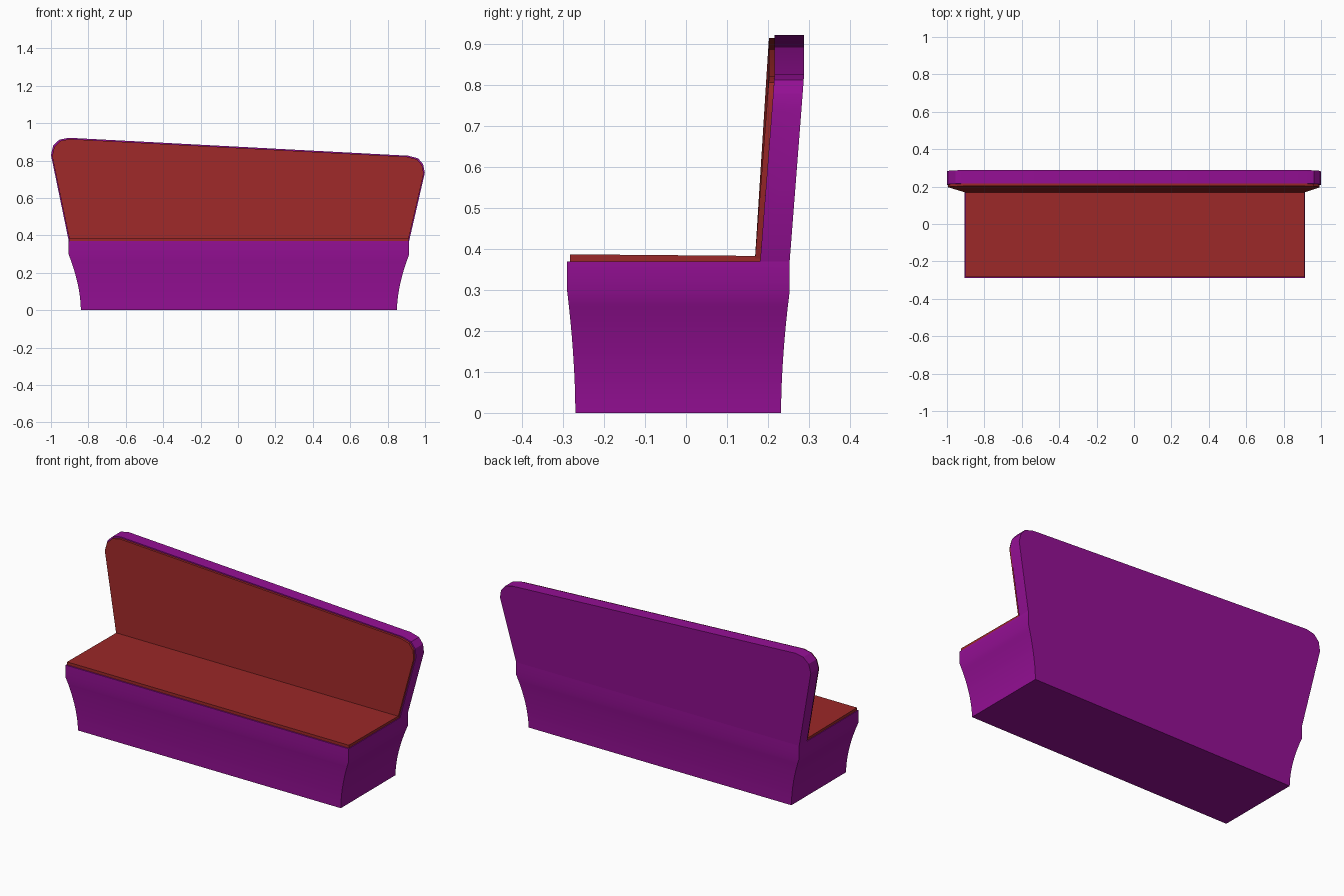
import bpy, bmesh, math

cube = bpy.data.objects.get("Cube")
if cube:
    bpy.data.objects.remove(cube, do_unlink=True)


def make_material(name, rgb):
    mat = bpy.data.materials.new(name)
    mat.use_nodes = True
    mat.diffuse_color = (*rgb, 1)
    mat.node_tree.nodes["Principled BSDF"].inputs["Base Color"].default_value = (*rgb, 1)
    return mat


purple = make_material("purple shell", (0.30, 0.005, 0.30))
red = make_material("dark red upholstery", (0.33, 0.021, 0.021))


def loft(name, rings, mat):
    """Join equal-length rings of points into a closed solid."""
    bm = bmesh.new()
    loops = [[bm.verts.new(p) for p in ring] for ring in rings]
    n = len(loops[0])
    for a, b in zip(loops, loops[1:]):
        for i in range(n):
            j = (i + 1) % n
            bm.faces.new((a[i], a[j], b[j], b[i]))
    bm.faces.new(loops[0])
    bm.faces.new(loops[-1])
    bmesh.ops.recalc_face_normals(bm, faces=bm.faces)
    mesh = bpy.data.meshes.new(name)
    bm.to_mesh(mesh)
    bm.free()
    mesh.materials.append(mat)
    obj = bpy.data.objects.new(name, mesh)
    bpy.context.collection.objects.link(obj)
    bpy.ops.object.select_all(action='DESELECT')
    obj.select_set(True)
    bpy.context.view_layer.objects.active = obj
    bpy.ops.object.shade_smooth_by_angle(angle=math.radians(25))
    return obj


def rectangle(x0, x1, y0, y1, z):
    return [(x0, y0, z), (x1, y0, z), (x1, y1, z), (x0, y1, z)]


SEAT_Z = 0.37

# Bench base: concave flare up to a straight band under the seat
rings = []
for i in range(9):
    t = i / 8
    f = t ** 1.8
    rings.append(rectangle(-0.84 - 0.065 * f, 0.85 + 0.065 * f,
                           -0.27 - 0.02 * f, 0.232 + 0.021 * f, 0.297 * t))
rings.append(rectangle(-0.905, 0.915, -0.29, 0.253, SEAT_Z))
loft("bench_base", rings, purple)

# Seat cushion
seat_bottom = rectangle(-0.901, 0.911, -0.283, 0.181, SEAT_Z)
seat_top = [(x, y, 0.387 if y < 0 else 0.383) for x, y, z in seat_bottom]
loft("seat_cushion", [seat_bottom, seat_top], red)

# Backrest outline with a sloping top and rounded upper corners
outline = [(-0.905, SEAT_Z), (0.915, SEAT_Z), (0.999, 0.735), (0.99, 0.78),
           (0.963, 0.812), (0.91, 0.826), (-0.905, 0.922), (-0.955, 0.912),
           (-0.988, 0.88), (-1.0, 0.83)]


def leaning(points, y):
    """Place outline points in depth, leaning back towards the top edge."""
    ring = []
    for x, z in points:
        top = 0.874 - 0.0533 * x
        lean = min(1, (z - SEAT_Z) / (top - SEAT_Z))
        ring.append((x, y + 0.035 * lean, z))
    return ring


loft("backrest_shell", [leaning(outline, 0.181), leaning(outline, 0.253)], purple)

# Back cushion, slightly inset from the shell edge
inset = [(x * 0.994, SEAT_Z + (z - SEAT_Z) * 0.988) for x, z in outline]
loft("back_cushion", [leaning(inset, 0.168), leaning(inset, 0.183)], red)
